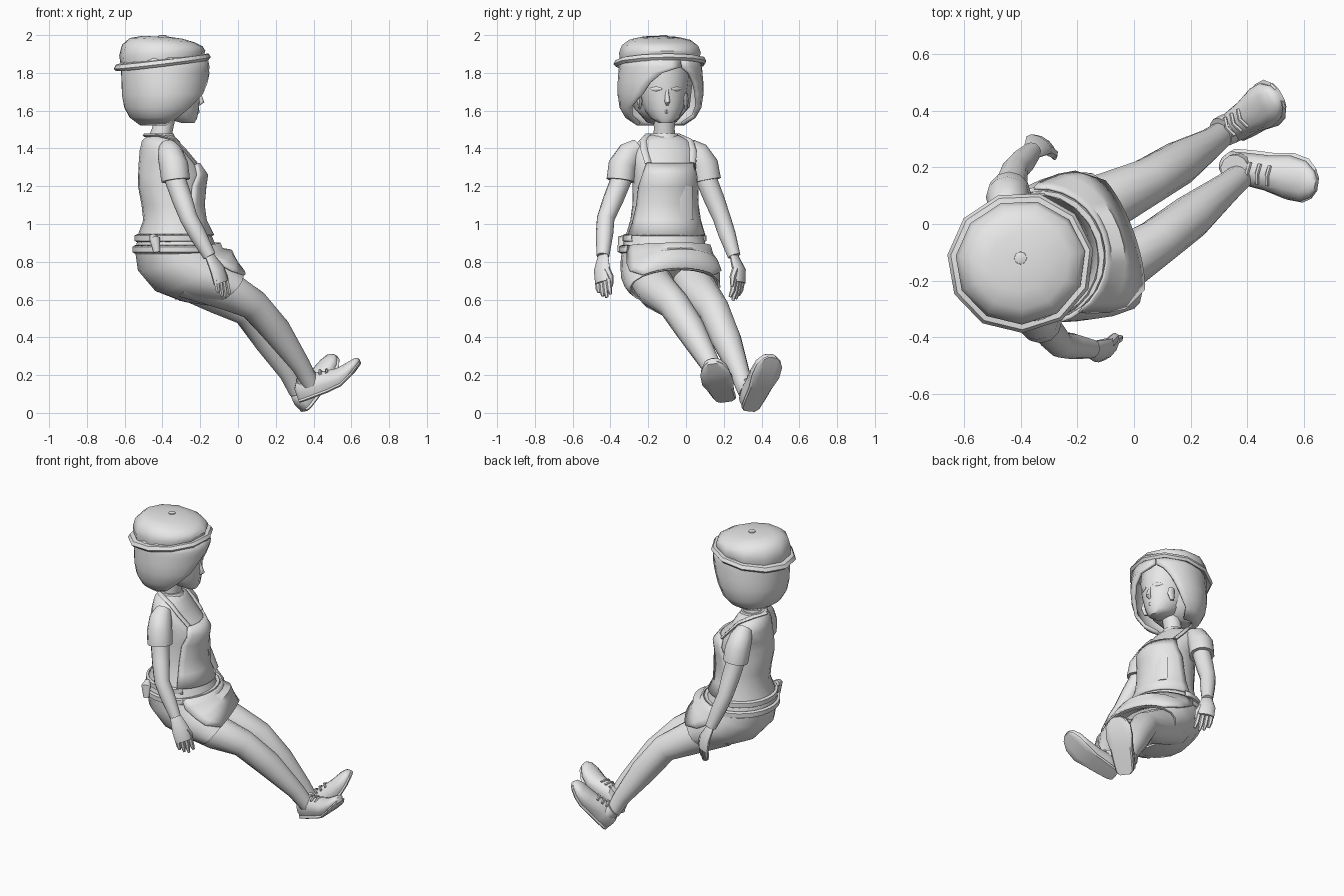
import bpy, bmesh
from math import sin, cos, radians
from mathutils import Vector as V

if "Cube" in bpy.data.objects:
    bpy.data.objects.remove(bpy.data.objects["Cube"])

grey = bpy.data.materials.new("light_grey")
grey.use_nodes = True
grey.diffuse_color = (0.8, 0.8, 0.8, 1)
grey.node_tree.nodes["Principled BSDF"].inputs["Base Color"].default_value = (0.8, 0.8, 0.8, 1)


def skin(name, rings, closed=True, thick=0, sharp=50):
    """Bridge rows of points into a surface, capped at both ends when closed."""
    bm = bmesh.new()
    rows = [[bm.verts.new(p) for p in ring] for ring in rings]
    n = len(rows[0])
    for a, b in zip(rows, rows[1:]):
        for i in range(n if closed else n - 1):
            j = (i + 1) % n
            bm.faces.new((a[i], a[j], b[j], b[i]))
    if closed:
        bm.faces.new(rows[0])
        bm.faces.new(rows[-1])
    bmesh.ops.recalc_face_normals(bm, faces=bm.faces)
    mesh = bpy.data.meshes.new(name)
    bm.to_mesh(mesh)
    bm.free()
    mesh.materials.append(grey)
    ob = bpy.data.objects.new(name, mesh)
    bpy.context.collection.objects.link(ob)
    if thick:
        mod = ob.modifiers.new("thickness", "SOLIDIFY")
        mod.thickness = thick
        mod.offset = 0
    bpy.ops.object.select_all(action="DESELECT")
    ob.select_set(True)
    bpy.context.view_layer.objects.active = ob
    bpy.ops.object.shade_smooth_by_angle(angle=radians(sharp))
    return ob


def on_ring(ring, yaw, angle, out=0):
    """Point on an ellipse (x, y, z, front radius, side radius, pitch); angle 0 is the front."""
    x, y, z, rf, rs, pitch = ring
    w, p, a = radians(yaw), radians(pitch), radians(angle)
    fwd = V((cos(w) * cos(p), sin(w) * cos(p), sin(p)))
    left = V((-sin(w), cos(w), 0))
    return V((x, y, z)) + fwd * (rf + out) * cos(a) + left * (rs + out) * sin(a)


def loft(name, rings, yaw, n=16, sharp=50):
    return skin(name, [[on_ring(r, yaw, 360 * i / n) for i in range(n)] for r in rings], sharp=sharp)


def panel(name, rings, yaw, arcs, out, thick, n=12):
    """Open sheet that follows the rings over the given arcs."""
    return skin(name, [[on_ring(r, yaw, a + (b - a) * i / n, out) for i in range(n + 1)]
                       for r, (a, b) in zip(rings, arcs)], False, thick)


def tube(name, pts, radii, n=10, side=(0, 1, 0), flat=1):
    pts = [V(p) for p in pts]
    rows = []
    for k, (p, r) in enumerate(zip(pts, radii)):
        t = (pts[min(k + 1, len(pts) - 1)] - pts[max(k - 1, 0)]).normalized()
        e = V(side)
        e = (e - t * e.dot(t)).normalized()
        g = t.cross(e)
        rows.append([p + (e * cos(a) + g * sin(a) * flat) * r
                     for a in (radians(360 * i / n) for i in range(n))])
    return skin(name, rows)


# Torso and neck
torso = [(x, -0.115, z, rf, rs, 0) for x, z, rf, rs in (
    (-.41, 1.47, .065, .075), (-.41, 1.44, .095, .14), (-.40, 1.39, .115, .18),
    (-.37, 1.32, .155, .17), (-.35, 1.26, .18, .165), (-.355, 1.2, .175, .167),
    (-.35, 1.1, .16, .17), (-.34, 1.02, .16, .182), (-.335, .94, .195, .205),
    (-.325, .86, .215, .23))]
loft("shirt_torso", torso, 16, 20)
tube("collar", [(-.41, -.115, 1.455), (-.41, -.115, 1.48)], [.08, .07], 14)
tube("neck", [(-.42, -.115, 1.42), (-.40, -.115, 1.5), (-.38, -.115, 1.62)], [.065, .055, .06], 12)

# Skirt and hips, bending forward along the thighs, hollow at the hem
hips = [(-.325, -.11, .88, .22, .23, 5), (-.31, -.105, .81, .225, .245, 15),
        (-.24, -.09, .75, .22, .262, 30), (-.165, -.073, .705, .17, .268, 44),
        (-.085, -.058, .665, .125, .255, 50)]
loft("skirt", hips + [(-.09, -.06, .668, .115, .243, 50), (-.2, -.085, .715, .13, .23, 44)], 20, 20)
panel("apron_front", hips, 20, [(-76, 76), (-74, 74), (-72, 72), (-68, 68), (-50, 50)], .008, .01)

# Apron bib, straps meeting behind the neck, and waist bands round the back
panel("apron_bib", torso[3:9], 16,
      [(-46, 46), (-58, 58), (-66, 66), (-70, 70), (-74, 74), (-78, 78)], .008, .012)
for label, s in (("left", 1), ("right", -1)):
    route = [(3, 43, .006), (2, 46, .006), (1, 62, .006), (0, 110, .014), (0, 180, .016)]
    pts = [on_ring(torso[i], 16, s * a, o) for i, a, o in route]
    tube(label + "_strap", pts, [.02] * len(pts), 6, (-.27, .96, 0), .5)
for label, z, x, r in (("upper", .925, -.333, .202), ("lower", .865, -.325, .222)):
    panel(label + "_waist_band", [(x, -.113, z + dz, r + o, r + .01 + o, 0) for dz, o in
                                  ((-.02, -.004), (-.013, .009), (.013, .009), (.02, -.004))],
          16, [(68, 292)] * 4, 0, .006, 18)
tube("waist_knot", [(-.45, -.3, .93), (-.44, -.335, .92), (-.43, -.345, .85)], [.02, .028, .018], 8)
tube("chest_pocket", [on_ring(torso[5], 16, 24, .008), on_ring(torso[7], 16, 24, .012)],
     [.04, .04], 4, (-.5, .85, 0), .2)

# Head, facing slightly to its left
loft("head", [(-.265, -.11, 1.535, .035, .035, 0), (-.30, -.112, 1.56, .085, .075, 0),
              (-.335, -.12, 1.61, .13, .105, 0), (-.355, -.125, 1.66, .155, .125, 0),
              (-.365, -.13, 1.71, .165, .14, 0), (-.37, -.13, 1.78, .175, .15, 0),
              (-.375, -.13, 1.86, .17, .15, 0)], 10, 18)
tube("nose", [(-.21, -.1, 1.71), (-.2, -.1, 1.67), (-.193, -.098, 1.648), (-.21, -.1, 1.632)],
     [.008, .012, .015, .008], 8)
tube("lips", [(-.222, -.125, 1.595), (-.21, -.103, 1.596), (-.222, -.082, 1.595)],
     [.004, .012, .004], 6, (0, 0, 1), .6)
for label, a in (("left", 24), ("right", -24)):
    lid = [on_ring((-.362, -.13, 1.715, .163, .138, 0), 10, a + d) for d in (-13, 0, 13)]
    tube(label + "_eye", lid, [.004, .013, .004], 8, (0, 0, 1), .5)
for label, y in (("left", .0), ("right", -.245)):
    tube(label + "_ear", [(-.3, y, 1.61), (-.29, y, 1.65), (-.295, y, 1.69)], [.014, .028, .02], 8,
         (1, 0, 0), .5)

# Bobbed hair, parted on its left with a slanted fringe
hair = [(x, -.135, z, rf, rs, 0) for x, z, rf, rs in (
    (-.385, 1.88, .215, .2), (-.385, 1.83, .225, .21), (-.385, 1.8, .225, .213),
    (-.385, 1.75, .222, .217), (-.39, 1.69, .216, .219), (-.395, 1.62, .198, .208),
    (-.41, 1.57, .155, .18), (-.425, 1.53, .085, .12))]
panel("hair", hair, 10, [(20, 380), (22, 380), (33, 352), (43, 336), (50, 325), (58, 302), (65, 293),
                         (65, 285)], 0, .02, 24)
tube("hair_nape", [(-.45, -.13, 1.54), (-.44, -.13, 1.62), (-.41, -.13, 1.8)], [.08, .15, .17], 14)

# Beret: rolled brim tilted back, rounded crown
cap = [(-.4, -.135, z, r, r * .95, p) for r, z, p in (
    (.2, 1.86, 7), (.25, 1.838, 7), (.262, 1.852, 7), (.25, 1.872, 7), (.226, 1.874, 6),
    (.231, 1.905, 3), (.216, 1.945, -1), (.175, 1.973, -4), (.11, 1.988, -4), (.03, 1.992, 0))]
loft("beret", cap, 10, 11, 40)
tube("beret_button", [(-.4, -.12, 1.98), (-.4, -.12, 1.997), (-.4, -.12, 2.0)], [.024, .022, .014], 8)

# Arms and hands, with the direction across each palm
arms = {
    "right": ((.65, .7, 0), [
        (-.37, -.25, 1.405), (-.36, -.295, 1.375), (-.34, -.335, 1.31), (-.33, -.345, 1.23),
        (-.26, -.425, 1.03), (-.15, -.44, .83), (-.11, -.445, .76), (-.09, -.44, .69), (-.075, -.43, .605)]),
    "left": ((.8, -.5, 0), [
        (-.44, .015, 1.405), (-.445, .055, 1.375), (-.445, .095, 1.31), (-.44, .11, 1.23),
        (-.42, .19, 1.03), (-.36, .255, .83), (-.335, .28, .76), (-.325, .28, .69), (-.315, .255, .59)])}
for label, (across, p) in arms.items():
    p, across = [V(q) for q in p], V(across)
    tube(label + "_sleeve", p[:4], [.05, .068, .077, .076], 12)
    tube(label + "_arm", [p[2], p[3], p[4].lerp(p[3], .5), p[4], p[4].lerp(p[5], .4), p[5]],
         [.055, .056, .054, .047, .046, .034], 12)
    tube(label + "_palm", [p[5], p[6], p[7]], [.034, .053, .052], 10, across, .5)
    for i, name in enumerate(("little", "ring", "middle", "index")):
        o = across * (i - 1.5) * .027
        tip = p[8] + o * 1.1 + V((0, 0, .018 * abs(i - 1.7)))
        mid = (p[7] + o).lerp(tip, .5) + (p[7] - p[6]) * .1
        tube(f"{label}_{name}_finger", [p[7] + o + V((0, 0, .02)), mid, tip], [.015, .014, .008], 6)
    base = p[6] + across * .035
    tube(label + "_thumb", [base, base + across * .03 + V((0, 0, -.04)),
                            base + across * .037 + V((0, 0, -.09))], [.02, .017, .009], 6)

# Legs
legs = {
    "right": [(-.28, -.2, .72), (-.05, -.15, .645), (.08, -.065, .575), (.2, .025, .44),
              (.33, .13, .255), (.385, .175, .155)],
    "left": [(-.3, .02, .72), (-.1, .075, .625), (.05, .15, .54), (.16, .215, .385),
             (.27, .285, .21), (.315, .32, .11)]}
for label, p in legs.items():
    tube(label + "_leg", p, [.112, .105, .084, .079, .053, .045], 14)


# Shoes: stations along the foot give half width, underside and top height
def shoe(label, heel, ahead, up, length, curl):
    o, d, u = V(heel), V(ahead).normalized(), V(up)
    u = (u - d * u.dot(d)).normalized()
    s = d.cross(u)
    stations = [(-.06, .03, .01, .07), (0, .05, 0, .1), (.2, .058, 0, .115), (.42, .063, 0, .1),
                (.65, .078, .1, .08), (.85, .073, .5, .06), (.97, .048, .85, .04), (1.02, .02, 1, .02)]

    def section(t, w, low, high):
        return [o + d * t * length + s * w * cos(a) + u * (low + (high - low) * max(0, .35 + .65 * sin(a)))
                for a in (radians(30 * i) for i in range(12))]
    skin(label + "_shoe", [section(t, w, c * curl, c * curl + h) for t, w, c, h in stations])
    skin(label + "_sole", [section(t, w + .006, c * curl - .012, c * curl + .012)
                           for t, w, c, h in stations], sharp=35)
    for i in range(3):
        q = o + d * length * (.3 + .1 * i) + u * (.116 - .008 * i)
        tube(f"{label}_lace_{i + 1}", [q - s * .035 - u * .015, q, q + s * .035 - u * .015], [.008] * 3, 6, d)
    q = o + d * length * .16 + u * .1
    tube(label + "_shoe_cuff", [q - u * .03, q + u * .012], [.056, .054], 12, s)


shoe("right", (.345, .21, .075), (.3, -.06, .115), (-.3, -.1, 1), .35, .075)
shoe("left", (.355, .34, .03), (.17, .12, .24), (-.8, -.4, .6), .325, .03)
